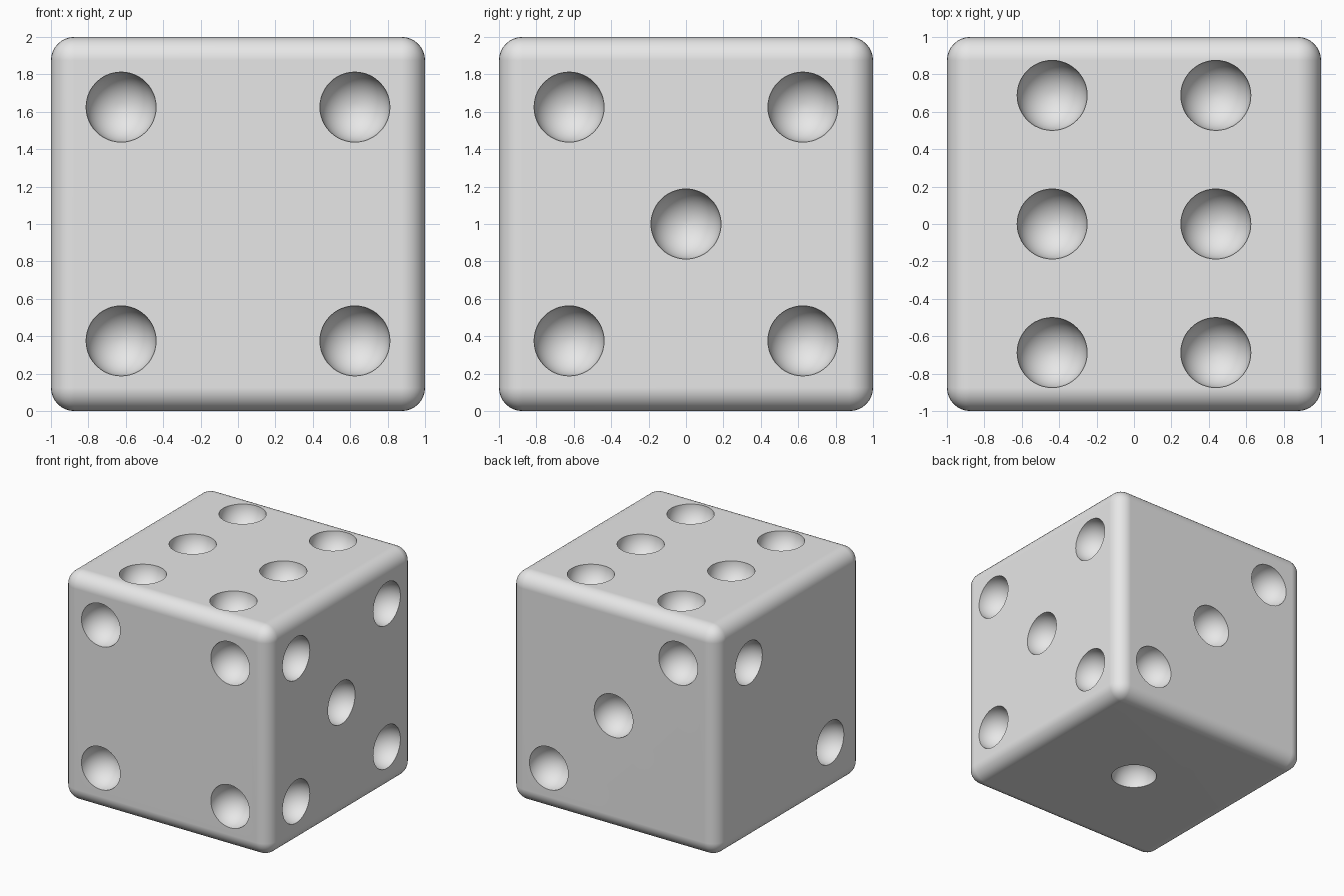
import bpy
import bmesh
from mathutils import Matrix, Vector

if "Cube" in bpy.data.objects:
    bpy.data.objects.remove(bpy.data.objects["Cube"], do_unlink=True)

PIP_RADIUS = 0.1875
CENTRE = Vector((0, 0, 1))

grey = bpy.data.materials.new("plain_grey")
grey.use_nodes = True
grey.diffuse_color = (0.8, 0.8, 0.8, 1)
grey.node_tree.nodes["Principled BSDF"].inputs["Base Color"].default_value = (0.8, 0.8, 0.8, 1)


def add_object(name, bm):
    mesh = bpy.data.meshes.new(name)
    bm.to_mesh(mesh)
    bm.free()
    mesh.materials.append(grey)
    obj = bpy.data.objects.new(name, mesh)
    bpy.context.collection.objects.link(obj)
    return obj


def corners(a, b):
    return [(sx * a, sy * b) for sx in (-1, 1) for sy in (-1, 1)]


# Pip layouts: face normal -> in-plane positions along the other two axes
c, d = 0.625, 0.5625
faces = {
    (0, -1, 0): corners(c, c),                                          # four
    (1, 0, 0): corners(c, c) + [(0, 0)],                                # five
    (0, 0, 1): [(x, y) for x in (-0.4375, 0.4375) for y in (-0.6875, 0, 0.6875)],
    (0, 1, 0): [(c, -c), (0, 0), (-c, c)],                              # three
    (-1, 0, 0): [(d, d), (-d, -d)],                                     # two
    (0, 0, -1): [(0, 0)],                                               # one
}

# Rounded body
bm = bmesh.new()
bmesh.ops.create_cube(bm, size=2, matrix=Matrix.Translation(CENTRE))
bmesh.ops.bevel(bm, geom=bm.edges[:], offset=0.125, segments=8, profile=0.5, affect='EDGES')
body = add_object("die_body", bm)

# Balls that hollow out the pips
bm = bmesh.new()
for normal, spots in faces.items():
    n = Vector(normal)
    turn = n.to_track_quat('Z', 'Y').to_matrix().to_4x4()
    for u, v in spots:
        plane = iter((u, v))
        place = CENTRE + Vector([k if k else next(plane) for k in normal])
        bmesh.ops.create_uvsphere(bm, u_segments=48, v_segments=25, radius=PIP_RADIUS,
                                  matrix=Matrix.Translation(place) @ turn)
cutter = add_object("pip_cutter", bm)
cutter.hide_render = True

cut = body.modifiers.new("pips", 'BOOLEAN')
cut.operation = 'DIFFERENCE'
cut.solver = 'EXACT'
cut.object = cutter

# Bake the cut, then shade smooth with crisp pip rims
for obj in bpy.context.selected_objects:
    obj.select_set(False)
body.select_set(True)
bpy.context.view_layer.objects.active = body
bpy.ops.object.modifier_apply(modifier=cut.name)
bpy.data.objects.remove(cutter, do_unlink=True)
bpy.ops.object.shade_smooth_by_angle()

flat = body.modifiers.new("flat_sides", 'WEIGHTED_NORMAL')
flat.keep_sharp = True
